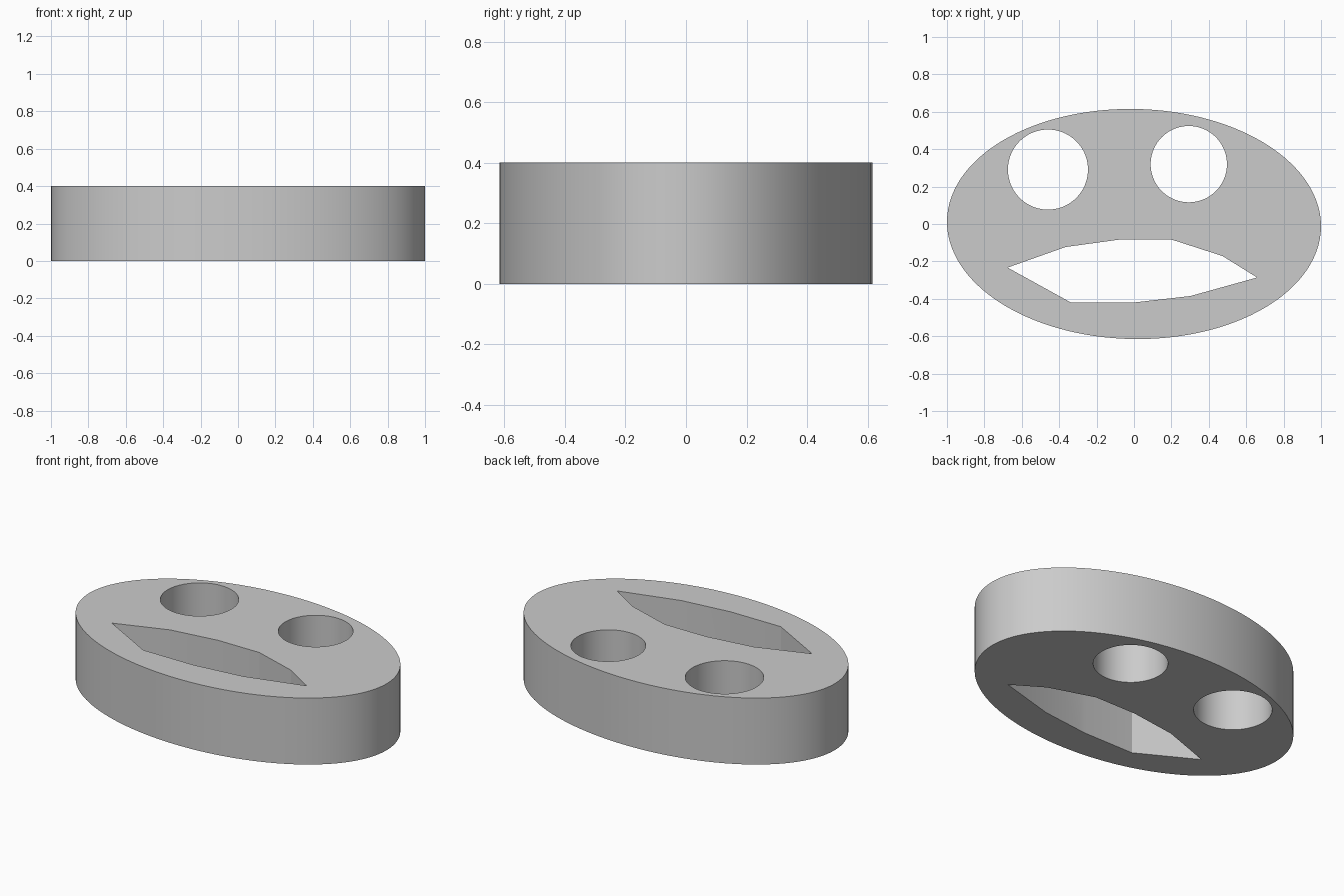
import bpy
import bmesh
from math import cos, sin, tau, radians

if "Cube" in bpy.data.objects:
    bpy.data.objects.remove(bpy.data.objects["Cube"], do_unlink=True)

HEIGHT = 0.4
grey = bpy.data.materials.new("plain grey")
grey.use_nodes = True
colour = (0.6, 0.6, 0.6, 1)
grey.diffuse_color = colour
grey.node_tree.nodes["Principled BSDF"].inputs["Base Color"].default_value = colour


def ellipse(cx, cy, rx, ry, sides, turn=0):
    """Outline points of an ellipse turned about its centre."""
    points = []
    for i in range(sides):
        a = tau * i / sides
        x, y = rx * cos(a), ry * sin(a)
        points.append((cx + x * cos(turn) - y * sin(turn),
                       cy + x * sin(turn) + y * cos(turn)))
    return points


def prism(name, outline, bottom, top):
    """Upright solid with the given outline."""
    bm = bmesh.new()
    base = bm.faces.new([bm.verts.new((x, y, bottom)) for x, y in outline])
    raised = bmesh.ops.extrude_face_region(bm, geom=[base])["geom"]
    for v in raised:
        if isinstance(v, bmesh.types.BMVert):
            v.co.z = top
    bmesh.ops.recalc_face_normals(bm, faces=bm.faces)
    mesh = bpy.data.meshes.new(name)
    bm.to_mesh(mesh)
    bm.free()
    mesh.materials.append(grey)
    obj = bpy.data.objects.new(name, mesh)
    bpy.context.collection.objects.link(obj)
    return obj


# Oval slab, very slightly turned
face = prism("oval_face", ellipse(0, 0, 1, 0.615, 128, radians(-1.1)), 0, HEIGHT)

# Eye and mouth openings, cut right through
mouth = [(-0.676, -0.233), (-0.337, -0.42), (-0.003, -0.42),
         (0.302, -0.385), (0.658, -0.286), (0.473, -0.171),
         (0.2, -0.083), (-0.075, -0.083), (-0.366, -0.123)]
openings = {
    "right_eye_cutter": ellipse(-0.46, 0.291, 0.214, 0.214, 96),
    "left_eye_cutter": ellipse(0.293, 0.32, 0.204, 0.204, 96),
    "mouth_cutter": mouth,
}
bpy.context.view_layer.objects.active = face
face.select_set(True)
for name, outline in openings.items():
    cutter = prism(name, outline, -0.1, HEIGHT + 0.1)
    cutter.hide_render = True
    cut = face.modifiers.new(name, "BOOLEAN")
    cut.operation = "DIFFERENCE"
    cut.solver = "EXACT"
    cut.object = cutter
    bpy.ops.object.modifier_apply(modifier=cut.name)
    bpy.data.objects.remove(cutter, do_unlink=True)

# Smooth curved walls, crisp rims and mouth corners
bpy.ops.object.shade_smooth_by_angle(angle=radians(10))
